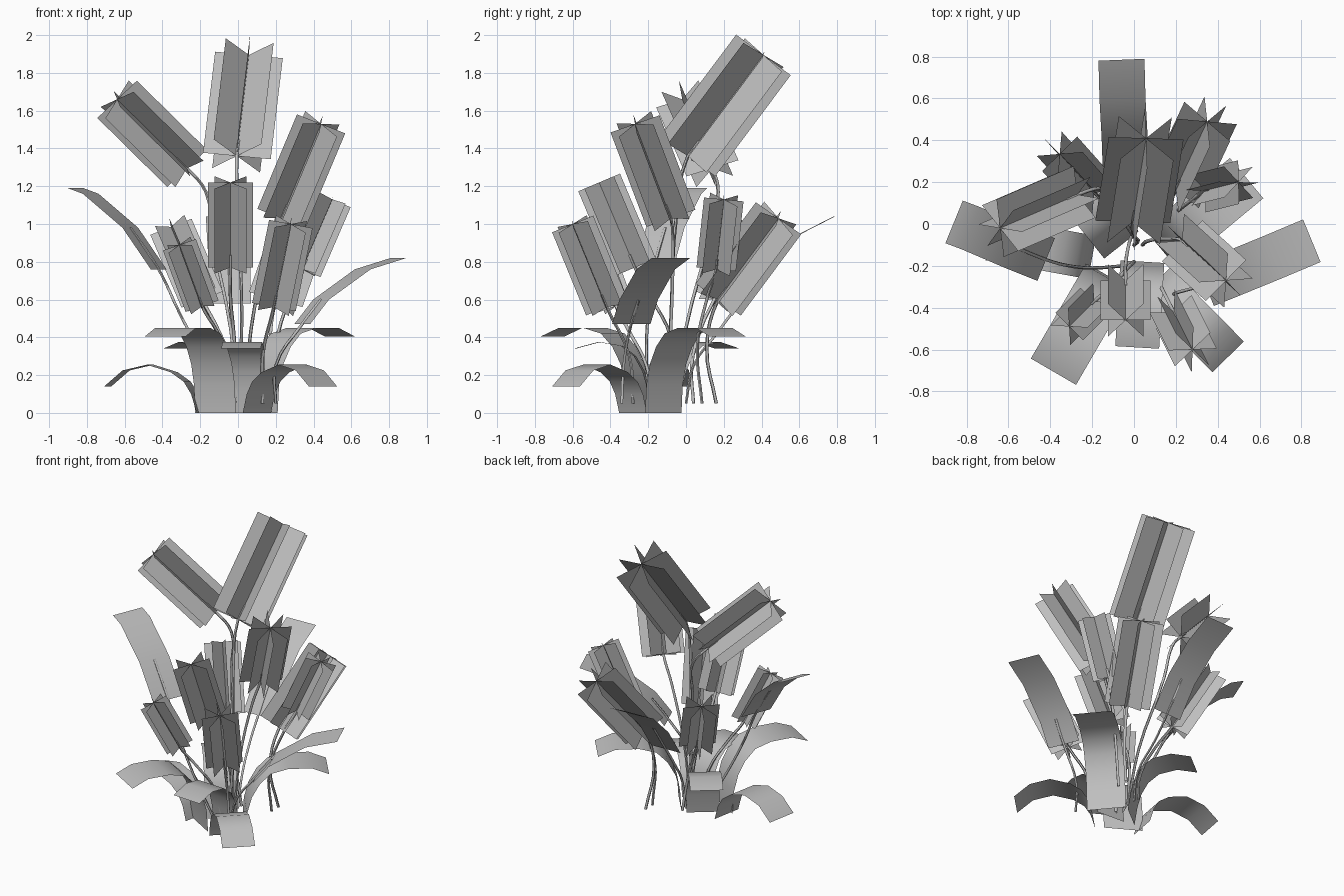
import bpy, math
from mathutils import Vector

if "Cube" in bpy.data.objects:
    bpy.data.objects.remove(bpy.data.objects["Cube"])

grey = bpy.data.materials.new("plant_grey")
grey.diffuse_color = (0.52, 0.52, 0.52, 1)
grey.use_nodes = True
grey.node_tree.nodes["Principled BSDF"].inputs["Base Color"].default_value = grey.diffuse_color
UP = Vector((0, 0, 1))


def mesh_object(name, verts, faces):
    me = bpy.data.meshes.new(name)
    me.from_pydata(verts, [], faces)
    me.materials.append(grey)
    ob = bpy.data.objects.new(name, me)
    bpy.context.collection.objects.link(ob)
    return ob


def smooth(ob, angle):
    bpy.ops.object.select_all(action='DESELECT')
    ob.select_set(True)
    bpy.context.view_layer.objects.active = ob
    bpy.ops.object.shade_smooth_by_angle(angle=math.radians(angle))


def flower(name, bottom, top, width):
    """Four flat sheets crossing on one axis, tipped over from upright."""
    b, t = Vector(bottom), Vector(top)
    turn = UP.rotation_difference(t - b)
    verts, faces = [], []
    for i in range(4):
        a = i * math.pi / 4
        r = turn @ Vector((math.cos(a), math.sin(a), 0)) * width / 2
        n = len(verts)
        verts += [b - r, b + r, t + r, t - r]
        faces.append((n, n + 1, n + 2, n + 3))
    mesh_object(name, verts, faces)


def leaf(name, points, width):
    """Ribbon of constant width along a path."""
    pts = [Vector(p) for p in points]
    run = pts[-1] - pts[0]
    side = Vector((-run.y, run.x, 0)).normalized() * width / 2
    verts = [v for p in pts for v in (p + side, p - side)]
    faces = [(2 * i, 2 * i + 1, 2 * i + 3, 2 * i + 2) for i in range(len(pts) - 1)]
    smooth(mesh_object(name, verts, faces), 40)


def stem(name, points, radius=0.009):
    """Thin round tube along a smooth path."""
    cu = bpy.data.curves.new(name, 'CURVE')
    cu.dimensions = '3D'
    cu.bevel_depth = radius
    cu.bevel_resolution = 1
    cu.resolution_u = 4
    sp = cu.splines.new('BEZIER')
    sp.bezier_points.add(len(points) - 1)
    for bp, p in zip(sp.bezier_points, points):
        bp.co = p
        bp.handle_left_type = bp.handle_right_type = 'AUTO'
    cu.materials.append(grey)
    ob = bpy.data.objects.new(name, cu)
    bpy.context.collection.objects.link(ob)
    bpy.ops.object.select_all(action='DESELECT')
    ob.select_set(True)
    bpy.context.view_layer.objects.active = ob
    bpy.ops.object.convert(target='MESH')
    smooth(bpy.context.object, 60)


# Flower heads: bottom, top, width, then the stem below the head
flowers = {
    "back_centre": ((-0.006, 0.01, 1.36), (0.058, 0.41, 1.895), 0.36,
                    [(0, -0.10, 0.05), (0.02, -0.08, 0.5), (0, -0.05, 1.05)]),
    "left_tall": ((-0.27, 0.14, 1.295), (-0.64, -0.02, 1.66), 0.29,
                  [(0, -0.06, 0.05), (-0.04, 0, 0.45), (-0.14, 0.13, 0.95), (-0.17, 0.17, 1.17)]),
    "right_tall": ((0.23, -0.08, 1.03), (0.44, -0.27, 1.53), 0.275,
                   [(0.04, -0.10, 0.05), (0.07, -0.08, 0.45), (0.16, -0.07, 0.85)]),
    "front_centre": ((-0.04, -0.27, 0.77), (-0.04, -0.46, 1.22), 0.24,
                     [(0, -0.06, 0.05), (-0.02, -0.08, 0.4), (-0.04, -0.19, 0.62)]),
    "front_right": ((0.19, -0.42, 0.56), (0.28, -0.60, 1.0), 0.235,
                    [(0.13, -0.28, 0.05), (0.13, -0.30, 0.3)]),
    "front_left": ((-0.19, -0.37, 0.565), (-0.31, -0.49, 0.89), 0.185,
                   [(0, -0.18, 0.05), (-0.03, -0.21, 0.25), (-0.11, -0.30, 0.43)]),
    "back_left": ((-0.19, 0.15, 0.6), (-0.355, 0.335, 0.985), 0.235,
                  [(0, 0.04, 0.05), (-0.03, 0.03, 0.25), (-0.11, 0.08, 0.45)]),
    "right_small": ((0.34, 0.16, 0.76), (0.50, 0.20, 1.13), 0.21,
                    [(0.2, 0.085, 0.05), (0.2, 0.06, 0.35), (0.27, 0.11, 0.6)]),
    "back_right": ((0.20, 0.17, 0.6), (0.35, 0.49, 1.03), 0.295,
                   [(0.2, 0.16, 0.05), (0.17, 0.11, 0.35)]),
}
for name, (b, t, w, path) in flowers.items():
    flower("flower_" + name, b, t, w)
    inside = Vector(b).lerp(Vector(t), 0.15)
    stem("stem_" + name, path + [b, tuple(inside)])

# Tall leaves carried on their own stems
tall = {
    "left": ([(-0.42, -0.17, 0.76), (-0.57, -0.11, 0.98), (-0.78, -0.02, 1.16), (-0.86, 0.01, 1.19)],
             [(-0.05, -0.2, 0.05), (-0.2, -0.21, 0.32), (-0.31, -0.2, 0.53)]),
    "right": ([(0.34, -0.29, 0.47), (0.44, -0.25, 0.6), (0.66, -0.16, 0.76), (0.85, -0.08, 0.82)],
              [(0.2, -0.34, 0.05), (0.2, -0.33, 0.25)]),
    "back": ([(-0.04, 0.28, 0.58), (-0.045, 0.42, 0.78), (-0.055, 0.6, 0.945), (-0.06, 0.785, 1.04)],
             [(0.0, 0.0, 0.05), (0.0, 0.04, 0.25), (-0.03, 0.17, 0.43)]),
}
for name, (pts, path) in tall.items():
    leaf("tall_leaf_" + name, pts, 0.22)
    stem("leaf_stem_" + name, path + pts[:2], 0.008)

# Arching leaves around the base: start, direction, width, (reach, height) profile
low = [(0, 0), (0.03, 0.10), (0.07, 0.165), (0.14, 0.215), (0.27, 0.255), (0.40, 0.225), (0.50, 0.14)]
high = [(0, 0), (0.01, 0.15), (0.04, 0.26), (0.09, 0.35), (0.16, 0.42), (0.27, 0.45), (0.42, 0.45), (0.53, 0.405)]
short = [(0, 0), (0.02, 0.13), (0.045, 0.22), (0.09, 0.3), (0.16, 0.355), (0.28, 0.375), (0.41, 0.34)]
arches = {
    "front_right_low": ((0.10, -0.28), (0.7, -0.71), 0.21, low),
    "left_low": ((-0.20, -0.16), (-0.98, 0.18), 0.21, low),
    "front_left_high": ((-0.12, -0.25), (-0.5, -0.86), 0.25, high),
    "right_high": ((0.13, -0.12), (0.77, 0.64), 0.25, high),
    "front_short": ((0.04, -0.18), (-0.06, -1), 0.21, short),
    "back_left_short": ((-0.06, -0.10), (-0.62, 0.78), 0.21, short),
}
for name, ((x, y), (dx, dy), w, profile) in arches.items():
    leaf("leaf_" + name, [(x + dx * r, y + dy * r, z) for r, z in profile], w)
